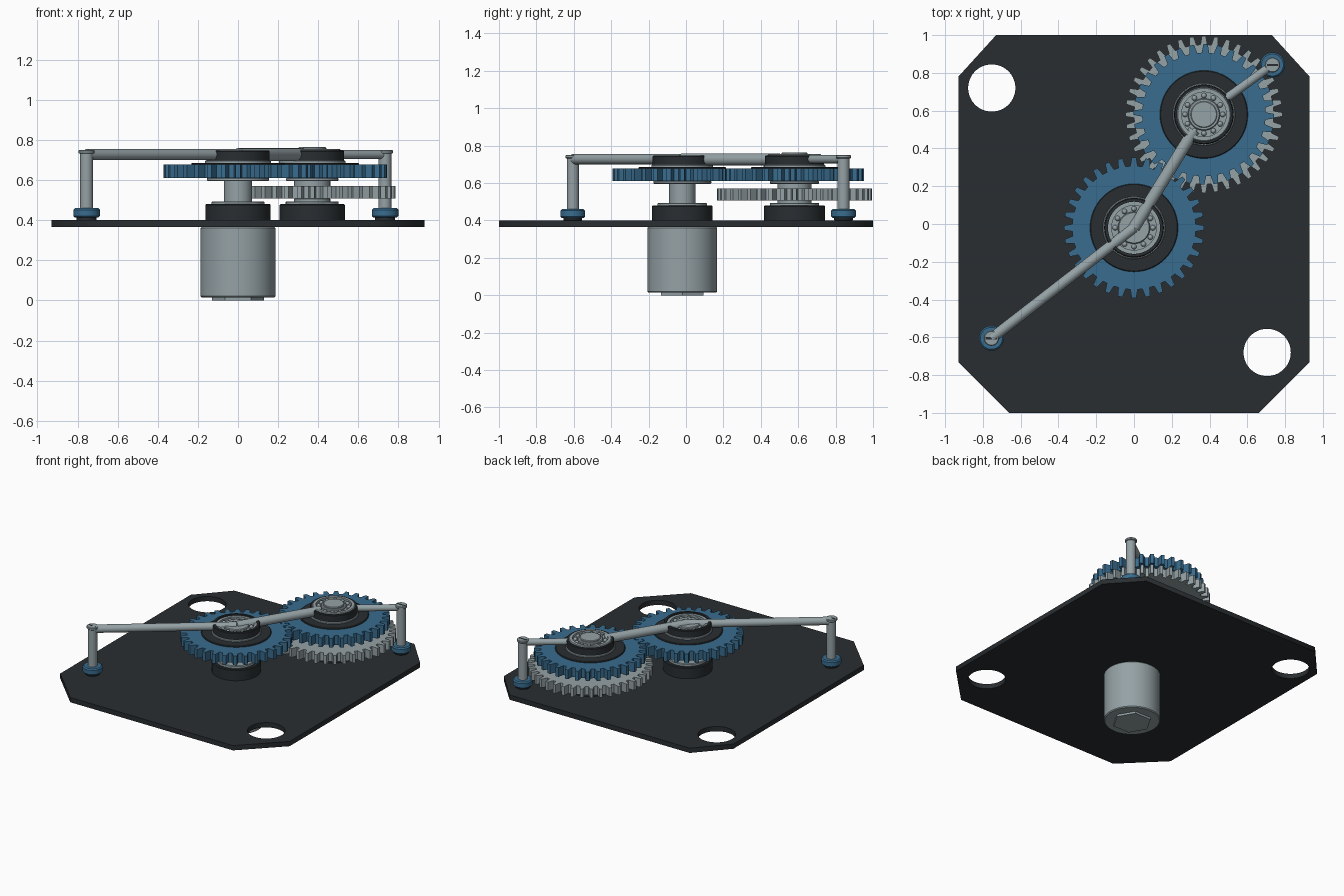
import bpy, bmesh
from math import sin, cos, pi, atan2
from mathutils import Vector

if "Cube" in bpy.data.objects:
    bpy.data.objects.remove(bpy.data.objects["Cube"])


def material(name, rgb):
    m = bpy.data.materials.new(name)
    m.diffuse_color = (*rgb, 1)
    m.use_nodes = True
    m.node_tree.nodes["Principled BSDF"].inputs["Base Color"].default_value = m.diffuse_color
    return m


DARK = material("dark_anodised", (0.022, 0.027, 0.03))
BLUE = material("blue_anodised", (0.04, 0.15, 0.27))
STEEL = material("steel", (0.30, 0.36, 0.38))


def finish(bm, name, mat, smooth=True):
    bmesh.ops.recalc_face_normals(bm, faces=bm.faces)
    me = bpy.data.meshes.new(name)
    bm.to_mesh(me)
    bm.free()
    ob = bpy.data.objects.new(name, me)
    bpy.context.collection.objects.link(ob)
    me.materials.append(mat)
    if smooth:
        bpy.ops.object.select_all(action='DESELECT')
        ob.select_set(True)
        bpy.context.view_layer.objects.active = ob
        bpy.ops.object.shade_smooth_by_angle(angle=0.52)
    return ob


def lathe(name, c, profile, mat, n=64, closed=False):
    """Revolve (radius, z) points round a vertical axis at c; caps open ends, or a closed loop for rings."""
    bm = bmesh.new()
    rings = [[bm.verts.new((c[0] + r * cos(2 * pi * i / n), c[1] + r * sin(2 * pi * i / n), z))
              for i in range(n)] for r, z in profile]
    pairs = list(zip(rings, rings[1:]))
    if closed:
        pairs.append((rings[-1], rings[0]))
    for a, b in pairs:
        for i in range(n):
            j = (i + 1) % n
            bm.faces.new((a[i], a[j], b[j], b[i]))
    if not closed:
        bm.faces.new(rings[0])
        bm.faces.new(rings[-1])
    return finish(bm, name, mat)


def disc(name, c, r, z0, z1, mat, bev=0.004, n=64):
    return lathe(name, c, [(r - bev, z0), (r, z0 + bev), (r, z1 - bev), (r - bev, z1)], mat, n)


def ring(name, c, r0, r1, z0, z1, mat):
    b = 0.005
    return lathe(name, c, [(r0, z0), (r1, z0), (r1, z1 - b), (r1 - b, z1), (r0, z1)], mat, closed=True)


def gear(name, c, teeth, root, tip, z0, z1, phase, mat):
    """Trapezoid teeth; phase is the angle of one tooth centre."""
    bm = bmesh.new()
    step = 2 * pi / teeth
    verts = []
    for i in range(teeth):
        for r, f in ((root, -0.31), (tip, -0.16), (tip, 0.16), (root, 0.31)):
            a = phase + (i + f) * step
            verts.append(bm.verts.new((c[0] + r * cos(a), c[1] + r * sin(a), z0)))
    face = bm.faces.new(verts)
    ext = bmesh.ops.extrude_face_region(bm, geom=[face])
    bmesh.ops.translate(bm, vec=(0, 0, z1 - z0),
                        verts=[g for g in ext["geom"] if isinstance(g, bmesh.types.BMVert)])
    return finish(bm, name, mat, smooth=False)


def rod(name, p, q, r):
    p, q = Vector(p), Vector(q)
    bpy.ops.mesh.primitive_cylinder_add(vertices=32, radius=r, depth=(q - p).length, location=(p + q) / 2)
    ob = bpy.context.object
    ob.name = name
    ob.rotation_euler = (q - p).to_track_quat('Z', 'Y').to_euler()
    ob.data.materials.append(STEEL)
    bpy.ops.object.shade_smooth_by_angle(angle=0.52)


def bearing(name, c, z):
    """Open ball bearing whose top is at z."""
    ring(name + "_outer_race", c, 0.118, 0.143, z - 0.04, z, STEEL)
    ring(name + "_inner_race", c, 0.055, 0.085, z - 0.04, z, STEEL)
    disc(name + "_cage", c, 0.125, z - 0.04, z - 0.016, STEEL)
    bm = bmesh.new()
    for i in range(12):
        a = 2 * pi * i / 12
        made = bmesh.ops.create_uvsphere(bm, u_segments=14, v_segments=8, radius=0.014)
        bmesh.ops.translate(bm, verts=made["verts"],
                            vec=(c[0] + 0.1 * cos(a), c[1] + 0.1 * sin(a), z - 0.014))
    finish(bm, name + "_balls", STEEL)


A, B = (0.0, -0.02), (0.37, 0.58)            # the two gear axes
POSTS = [(-0.755, -0.605), (0.733, 0.842)]

# Base plate with clipped corners and two holes
cu = bpy.data.curves.new("base_plate", 'CURVE')
cu.dimensions, cu.fill_mode, cu.extrude = '2D', 'BOTH', 0.0175
outline = [(-0.66, -1), (0.66, -1), (0.93, -0.73), (0.93, 0.78), (0.73, 1), (-0.73, 1), (-0.93, 0.78), (-0.93, -0.73)]
holes = [[(x + 0.125 * cos(i * pi / 32), y + 0.125 * sin(i * pi / 32)) for i in range(64)]
         for x, y in ((-0.753, 0.72), (0.705, -0.68))]
for pts in [outline] + holes:
    s = cu.splines.new('POLY')
    s.points.add(len(pts) - 1)
    for p, (x, y) in zip(s.points, pts):
        p.co = (x, y, 0, 1)
    s.use_cyclic_u = True
plate = bpy.data.objects.new("base_plate", cu)
bpy.context.collection.objects.link(plate)
plate.location.z = 0.3825
bpy.ops.object.select_all(action='DESELECT')
plate.select_set(True)
bpy.context.view_layer.objects.active = plate
bpy.ops.object.convert(target='MESH')
plate = bpy.context.object
plate.data.materials.clear()
plate.data.materials.append(DARK)

# Motor can and hexagonal end nut
disc("motor_body", A, 0.187, 0.015, 0.366, STEEL, 0.006)
lathe("motor_hex_nut", A, [(0.13, 0), (0.13, 0.02)], STEEL, 6)

# Lower bearings in their housings
for tag, c in (("drive", A), ("driven", B)):
    ring(tag + "_lower_housing", c, 0.14, 0.163, 0.40, 0.48, DARK)
    disc(tag + "_lower_housing_core", c, 0.145, 0.40, 0.474, DARK)
    disc(tag + "_lower_bearing", c, 0.132, 0.46, 0.494, STEEL)
    disc(tag + "_shaft", c, 0.07, 0.48, 0.72, STEEL)
    disc(tag + "_gear_collar", c, 0.155 if c == A else 0.13, 0.595, 0.612, STEEL)

# Meshing pair of blue gears and the lower steel gear
theta = atan2(B[1] - A[1], B[0] - A[0])
gear("drive_gear", A, 32, 0.327, 0.372, 0.61, 0.678, 0, BLUE)
gear("driven_gear", B, 32, 0.327, 0.372, 0.61, 0.678, 2 * theta + pi + pi / 32, BLUE)
gear("lower_gear", B, 40, 0.37, 0.415, 0.507, 0.571, 0, STEEL)
disc("lower_gear_hub", B, 0.09, 0.49, 0.51, STEEL)
disc("lower_gear_spacer", B, 0.09, 0.565, 0.60, STEEL)

# Upper hubs, housings and open bearings
for tag, c, z in (("drive", A, 0.738), ("driven", B, 0.754)):
    disc(tag + "_hub_flange", c, 0.233, 0.67, 0.686, DARK)
    disc(tag + "_hub_step", c, 0.165, 0.68, 0.698, STEEL)
    ring(tag + "_upper_housing", c, 0.138, 0.158, 0.695, 0.748, DARK)
    disc(tag + "_upper_housing_core", c, 0.14, 0.695, 0.71, DARK)
    bearing(tag + "_upper_bearing", c, z)
disc("drive_shaft_end", A, 0.06, 0.70, 0.736, STEEL)
disc("driven_shaft_cap", B, 0.07, 0.73, 0.764, STEEL)

# Bridge rods linking posts and bearings
Z = 0.727
reach = Vector(B) - Vector(A)
stop = Vector(A) + reach * 0.86
out = (Vector(POSTS[1]) - Vector(B)).normalized()
start = Vector(B) + out * 0.15
rod("left_bridge_rod", (*POSTS[0], Z), (*A, Z), 0.028)
rod("middle_bridge_rod", (*A, Z), (*stop, Z), 0.032)
rod("right_bridge_rod", (*start, Z), (*POSTS[1], Z), 0.023)

# Support posts with blue feet and slotted screw caps
for tag, c in zip(("left", "right"), POSTS):
    disc(tag + "_post_seat", c, 0.05, 0.398, 0.42, DARK)
    disc(tag + "_post_foot", c, 0.066, 0.413, 0.46, BLUE, 0.008)
    disc(tag + "_post", c, 0.032, 0.44, 0.74, STEEL, 0.002, 32)
    disc(tag + "_post_cap", c, 0.04, 0.732, 0.75, STEEL, 0.004, 32)
    bpy.ops.mesh.primitive_cube_add(size=1, location=(*c, 0.749))
    slot = bpy.context.object
    slot.name = tag + "_post_cap_slot"
    slot.scale = (0.06, 0.011, 0.004)
    slot.data.materials.append(DARK)
